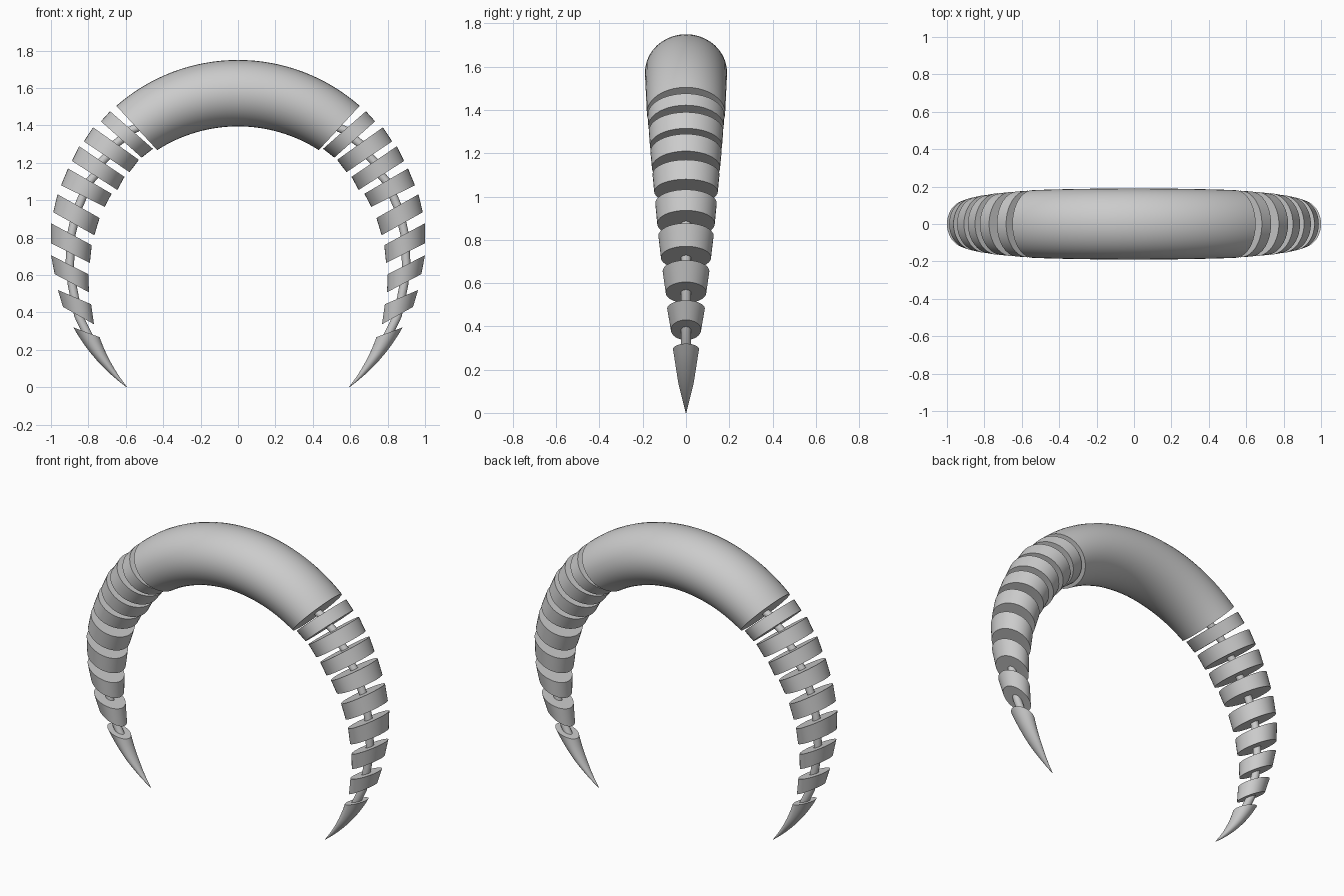
import bpy, bmesh
from math import cos, sin, pi, radians, hypot

if "Cube" in bpy.data.objects:
    bpy.data.objects.remove(bpy.data.objects["Cube"])

SIDES = 40
# half depth (y) of the horn against centre height
DEPTH = [(0, 0.001), (.14, .036), (.3, .061), (.38, .069), (.48, .087), (.55, .093), (.655, .108),
         (.8, .126), (1.0, .145), (1.2, .164), (1.4, .180), (1.55, .19), (2, .19)]


def depth(z):
    for (a, p), (b, q) in zip(DEPTH, DEPTH[1:]):
        if z <= b:
            return p + (q - p) * (max(z, a) - a) / (b - a)
    return DEPTH[-1][1]


def loft(name, sections, mirror=True):
    """Skin elliptical rings; each section is (outer xz, inner xz, half depth)."""
    bm = bmesh.new()
    rings = []
    for (ox, oz), (ix, iz), d in sections:
        cx, cz, hx, hz = (ox + ix) / 2, (oz + iz) / 2, (ox - ix) / 2, (oz - iz) / 2
        rings.append([bm.verts.new((cx + hx * cos(t), d * sin(t), cz + hz * cos(t)))
                      for t in (2 * pi * k / SIDES for k in range(SIDES))])
    for a, b in zip(rings, rings[1:]):
        for k in range(SIDES):
            n = (k + 1) % SIDES
            bm.faces.new((a[k], a[n], b[n], b[k]))
    bm.faces.new(rings[0])
    bm.faces.new(rings[-1])
    bmesh.ops.recalc_face_normals(bm, faces=bm.faces)
    me = bpy.data.meshes.new(name)
    bm.to_mesh(me)
    bm.free()
    ob = bpy.data.objects.new(name, me)
    bpy.context.collection.objects.link(ob)
    bpy.ops.object.select_all(action='DESELECT')
    ob.select_set(True)
    bpy.context.view_layer.objects.active = ob
    bpy.ops.object.shade_smooth_by_angle(angle=radians(35))
    if mirror:
        mod = ob.modifiers.new("mirror", 'MIRROR')
        mod.use_mirror_merge = False
    return ob


def sec(o, i):
    return o, i, depth((o[1] + i[1]) / 2)


# thick upper arch
arch = []
for k in range(33):
    u = k / 16 - 1
    a = radians(90 - 42.7 * u)
    ro, ri = .95 + .009 * u * u, .595 + .042 * u * u
    arch.append(((ro * cos(a), .8 + ro * sin(a)), (ri * cos(a), .8 + ri * sin(a)),
                 .19 - .009 * u * u))
loft("upper_arch", arch, mirror=False)

# separate slices down each arm: top outer, top inner, bottom outer, bottom inner
slices = [
    ((.684, 1.476), (.455, 1.275), (.733, 1.422), (.515, 1.228)),
    ((.775, 1.390), (.530, 1.216), (.824, 1.315), (.580, 1.150)),
    ((.850, 1.289), (.607, 1.125), (.888, 1.210), (.645, 1.055)),
    ((.909, 1.170), (.676, 1.035), (.946, 1.080), (.712, .965)),
    ((.965, 1.032), (.740, .905), (.988, .936), (.768, .813)),
    ((1.00, .877), (.782, .760), (1.00, .770), (.792, .665)),
    ((1.00, .706), (.800, .604), (.980, .605), (.797, .508)),
    ((.963, .520), (.785, .444), (.936, .430), (.770, .337)),
]
for n, (to, ti, bo, bi) in enumerate(slices, 1):
    loft(f"arm_slice_{n}", [sec(to, ti), sec(bo, bi)])

# pointed ends
tip_sections = []
for k in range(9):
    t = k / 8

    def bez(a, b, c):
        return tuple((1 - t) ** 2 * p + 2 * t * (1 - t) * q + t * t * r for p, q, r in zip(a, b, c))
    tip_sections.append(sec(bez((.880, .320), (.778, .135), (.596, 0)),
                            bez((.740, .268), (.690, .125), (.594, .002))))
loft("pointed_tip", tip_sections)

# thin rod threading the slices
R = .023
path = [(.47, 1.46), (.545, 1.385)]
for to, ti, bo, bi in slices:
    path += [((to[0] + ti[0]) / 2, (to[1] + ti[1]) / 2), ((bo[0] + bi[0]) / 2, (bo[1] + bi[1]) / 2)]
path += [(.810, .294), (.785, .245)]
rod = []
for k, (x, z) in enumerate(path):
    p, q = path[max(k - 1, 0)], path[min(k + 1, len(path) - 1)]
    dx, dz = q[0] - p[0], q[1] - p[1]
    m = R / hypot(dx, dz)
    rod.append(((x - dz * m, z + dx * m), (x + dz * m, z - dx * m), R))
loft("inner_rod", rod)
